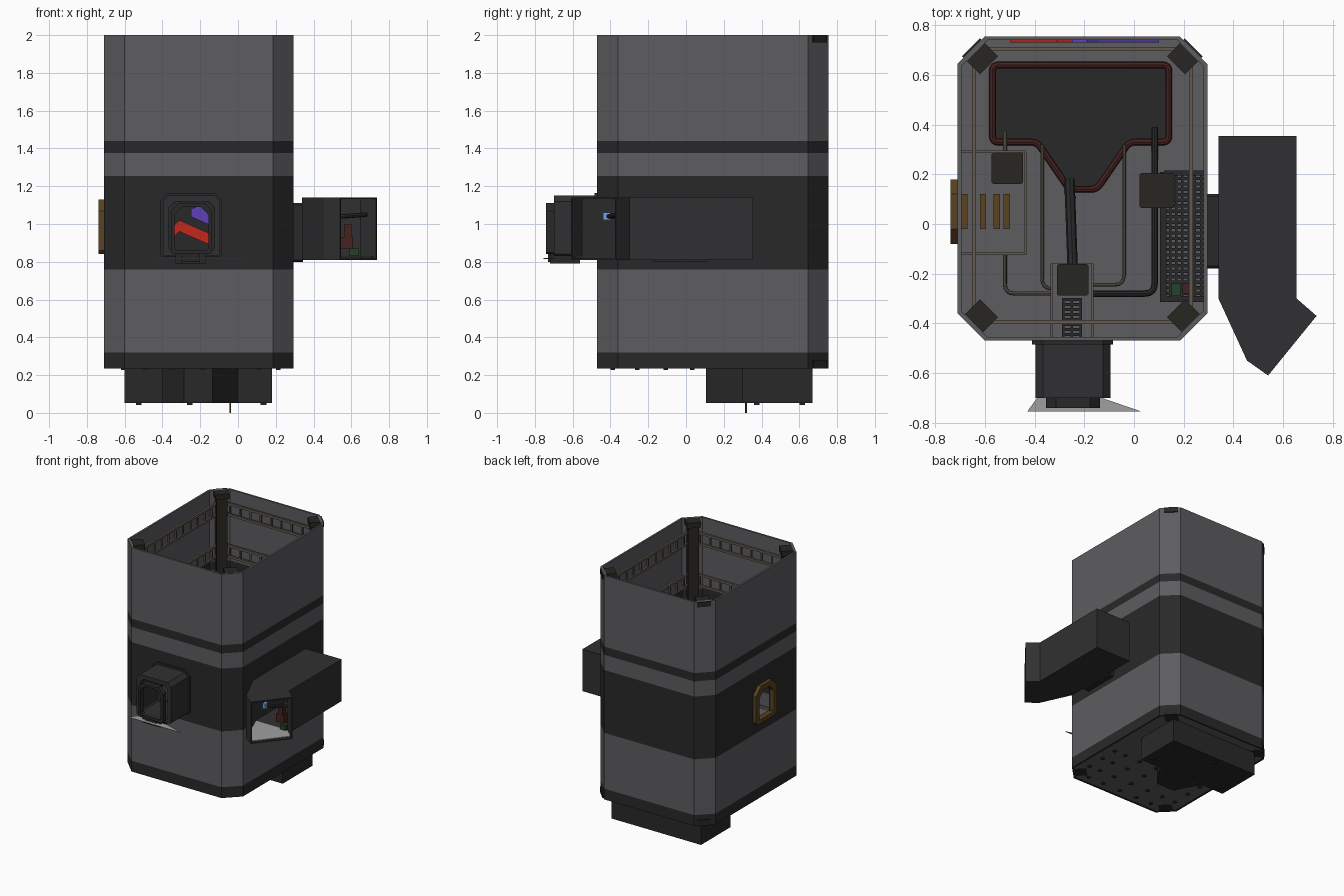
import bpy, bmesh, math
from mathutils import Vector

if "Cube" in bpy.data.objects:
    bpy.data.objects.remove(bpy.data.objects["Cube"])


def mat(name, r, g, b):
    m = bpy.data.materials.new(name)
    m.diffuse_color = (r, g, b, 1)
    m.use_nodes = True
    m.node_tree.nodes["Principled BSDF"].inputs["Base Color"].default_value = m.diffuse_color
    return m


WALL = mat("wall_grey", .11, .11, .12)
DARK = mat("dark_grey", .022, .022, .023)
DUCT = mat("duct_grey", .03, .03, .032)
BROWN = mat("post_brown", .022, .019, .015)
TAN = mat("rail_tan", .12, .10, .08)
GOLD = mat("frame_gold", .10, .055, .015)
RUST = mat("rim_red", .06, .016, .014)
LIGHT = mat("light_grey", .35, .35, .35)
RED = mat("red", .55, .02, .01)
PURPLE = mat("purple", .12, .05, .5)
BLUE = mat("blue", .15, .4, .8)
GREEN = mat("green", .02, .05, .025)

AXES = {"x": lambda u, v, w: (w, u, v), "y": lambda u, v, w: (u, w, v), "z": lambda u, v, w: (u, v, w)}


def mesh(name, verts, faces, m):
    me = bpy.data.meshes.new(name)
    me.from_pydata(verts, [], faces)
    bm = bmesh.new()
    bm.from_mesh(me)
    bmesh.ops.recalc_face_normals(bm, faces=bm.faces)
    bm.to_mesh(me)
    bm.free()
    me.materials.append(m)
    ob = bpy.data.objects.new(name, me)
    bpy.context.collection.objects.link(ob)
    return ob


def prism(name, pts, a, b, m, axis="z"):
    n, f = len(pts), AXES[axis]
    v = [f(*p, a) for p in pts] + [f(*p, b) for p in pts]
    sides = [(i, (i + 1) % n, n + (i + 1) % n, n + i) for i in range(n)]
    return mesh(name, v, sides + [tuple(range(n)), tuple(range(n, 2 * n))], m)


def ring(name, outer, inner, a, b, m, axis="z"):
    n, f = len(outer), AXES[axis]
    v = [f(*p, w) for w in (a, b) for loop in (outer, inner) for p in loop]
    faces = []
    for i in range(n):
        j = (i + 1) % n
        for p, q in ((0, n), (n, 3 * n), (3 * n, 2 * n), (2 * n, 0)):
            faces.append((p + i, p + j, q + j, q + i))
    return mesh(name, v, faces, m)


def boxes(name, items, m):
    v, f = [], []
    for x0, x1, y0, y1, z0, z1 in items:
        k = len(v)
        v += [(x, y, z) for z in (z0, z1) for x, y in ((x0, y0), (x1, y0), (x1, y1), (x0, y1))]
        f += [tuple(k + i for i in q) for q in ((0, 1, 2, 3), (4, 5, 6, 7), (0, 1, 5, 4),
                                                (1, 2, 6, 5), (2, 3, 7, 6), (3, 0, 4, 7))]
    return mesh(name, v, f, m)


def octo(x0, x1, y0, y1, c, d=None):
    # chamfered rectangle: c trims the low corners, d the high ones
    d = c if d is None else d
    return [(x0 + c, y0), (x1 - c, y0), (x1, y0 + c), (x1, y1 - d), (x1 - d, y1),
            (x0 + d, y1), (x0, y1 - d), (x0, y0 + c)]


def tube(name, pts, r, m, bend=.04, closed=False):
    pts = [Vector(p) for p in pts]
    out, n = [], len(pts)
    for i, p in enumerate(pts):
        if not closed and i in (0, n - 1):
            out.append(p)
            continue
        a = p + (pts[i - 1] - p).normalized() * bend
        b = p + (pts[(i + 1) % n] - p).normalized() * bend
        out += [a * (1 - t) ** 2 + p * 2 * t * (1 - t) + b * t * t for t in (0, .25, .5, .75, 1)]
    cu = bpy.data.curves.new(name, "CURVE")
    cu.dimensions, cu.bevel_depth, cu.bevel_resolution, cu.use_fill_caps = "3D", r, 2, True
    s = cu.splines.new("POLY")
    s.points.add(len(out) - 1)
    for sp, p in zip(s.points, out):
        sp.co = (*p, 1)
    s.use_cyclic_u = closed
    cu.materials.append(m)
    ob = bpy.data.objects.new(name, cu)
    bpy.context.collection.objects.link(ob)
    bpy.ops.object.select_all(action="DESELECT")
    ob.select_set(True)
    bpy.context.view_layer.objects.active = ob
    bpy.ops.object.convert(target="MESH")
    bpy.ops.object.shade_smooth_by_angle()


def cut(ob, cutter):
    md = ob.modifiers.new("cut", "BOOLEAN")
    md.operation, md.solver, md.object = "DIFFERENCE", "EXACT", cutter
    bpy.context.view_layer.objects.active = ob
    bpy.ops.object.modifier_apply(modifier=md.name)
    bpy.data.objects.remove(cutter)


# Tower walls in coloured bands
OUT = octo(-.71, .295, -.47, .755, .11)
INN = octo(-.695, .28, -.455, .74, .105)
for name, a, b, m in (("base_band", .235, .32, DARK), ("lower_wall", .32, .76, WALL),
                      ("middle_band", .76, 1.255, DARK), ("upper_wall", 1.255, 1.375, WALL),
                      ("thin_band", 1.375, 1.44, DARK), ("top_wall", 1.44, 2, WALL)):
    wall = ring(name, OUT, INN, a, b, m)
    if name == "middle_band":
        cut(wall, prism("front_cut", octo(-.335, -.14, .86, 1.11, .01, .04), -.6, -.4, DARK, "y"))
        cut(wall, prism("left_cut", octo(-.04, .14, .87, 1.09, .005, .05), -.8, -.6, DARK, "x"))
        cut(wall, prism("right_cut", octo(-.16, .10, .83, 1.09, .005), .2, .4, DARK, "x"))

# Floor with a sunken pit
PIT = [(-.57, .64), (.14, .64), (.14, .33), (-.02, .33), (-.15, .14), (-.26, .14), (-.39, .33), (-.57, .33)]
PITO = [(-.60, .67), (.18, .67), (.18, .30), (0, .30), (-.135, .105), (-.285, .105), (-.40, .30), (-.60, .30)]
floor = prism("floor", octo(-.70, .285, -.46, .745, .107), .237, .257, WALL)
cut(floor, prism("pit_cut", PIT, .1, .4, DARK))
ring("pit_wall", PITO, PIT, .06, .24, DARK)
prism("pit_bottom", PITO, .053, .065, DARK)
tube("pit_rim", [(x, y, .262) for x, y in PIT], .014, RUST, .025, True)
boxes("drain_rod", [(-.045, -.037, .313, .323, 0, .06)], BROWN)
boxes("underside_bolts", [(x, x + .024, y, y + .024, .228, .24) for x in (-.62, -.5, -.36, -.2, -.04, .1, .2)
                          for y in (-.4, -.27, -.12, .02)], DARK)
boxes("pit_bolts", [(x, x + .03, y, y + .03, .043, .055) for x in (-.54, -.27, .12) for y in (.36, .6)], DARK)

# Corner posts and caps
for i, (x, y) in enumerate([(-.62, .675), (.205, .675), (-.62, -.375), (.205, -.375)]):
    for part, r, a, b in (("post", .055, .25, 1.96), ("cap", .072, 1.96, 2), ("foot", .072, .236, .28)):
        prism(f"corner_{part}_{i}", [(x + r, y), (x, y + r), (x - r, y), (x, y - r)], a, b, BROWN)

# Ladder-like rails around the inside
rails = []
for z in (1.48, 1.81):
    for h in (0, .085):
        for y in (-.395, .705):
            rails.append((-.6, .19, y - .008, y + .008, z + h, z + h + .018))
        for x in (-.645, .23):
            rails.append((x - .008, x + .008, -.35, .65, z + h, z + h + .018))
    for k in range(9):
        x = -.57 + k * .09
        rails += [(x, x + .012, y - .006, y + .006, z, z + .09) for y in (-.395, .705)]
    for k in range(11):
        y = -.31 + k * .09
        rails += [(x - .006, x + .006, y, y + .012, z, z + .09) for x in (-.645, .23)]
boxes("inner_rails", rails, TAN)

# Coloured strips on the back wall
prism("red_strip", [(-.5, .85), (-.31, 1.02), (-.15, .95), (-.15, .89), (-.31, .96), (-.5, .78)], .73, .742, RED, "y")
prism("purple_strip", [(-.25, 1.08), (-.19, 1.10), (-.14, 1.05), (.1, .9), (.1, .84), (-.14, .99), (-.25, 1.04)],
      .73, .742, PURPLE, "y")

# Front port
HOLE = octo(-.335, -.14, .86, 1.11, .01, .04)
ring("front_flange", octo(-.41, -.085, .825, 1.165, .01, .04), HOLE, -.485, -.455, DARK, "y")
ring("front_hood", octo(-.397, -.095, .83, 1.15, .01, .03), octo(-.365, -.125, .86, 1.12, .01, .03), -.70, -.48, DUCT, "y")
ring("front_mouth", octo(-.355, -.137, .84, 1.11, .01, .04), octo(-.335, -.157, .86, 1.09, .01, .04), -.74, -.70, DARK, "y")
boxes("front_bracket", [(-.33, -.17, -.72, -.56, .79, .84), (-.3, -.2, -.73, -.71, .8, .86)], BROWN)
prism("front_spill_sheet", [(-.43, -.755), (.03, -.755), (-.13, -.70), (-.39, -.70)], .815, .819, LIGHT)

# Left window frame
ring("left_window_frame", octo(-.08, .18, .84, 1.13, .02, .06), octo(-.04, .14, .87, 1.09, .005, .05), -.738, -.70, GOLD, "x")

# Right duct, open at its angled end
DP = [(.34, .355), (.655, .355), (.655, -.30), (.735, -.37), (.54, -.61), (.455, -.55), (.34, -.30)]
n = len(DP)
sides = [(i, (i + 1) % n, n + (i + 1) % n, n + i) for i in range(n) if i != 3]
duct = mesh("right_duct", [(x, y, z) for z in (.81, 1.14) for x, y in DP],
            sides + [tuple(range(n)), tuple(range(n, 2 * n))], DUCT)
sol = duct.modifiers.new("thickness", "SOLIDIFY")
sol.thickness, sol.offset = .012, -1
ring("duct_neck", octo(-.18, .12, .80, 1.11, .01), octo(-.16, .10, .83, 1.09, .005), .28, .345, DARK, "x")
prism("duct_floor_sheet", [(.36, -.29), (.64, -.29), (.715, -.37), (.54, -.59), (.46, -.535)], .823, .827, LIGHT)
tube("duct_cable", [(.45, -.30, 1.04), (.55, -.42, 1.04), (.68, -.36, 1.05)], .012, DARK)
boxes("duct_lamp", [(.52, .545, -.44, -.40, 1.02, 1.06)], BLUE)
boxes("duct_crate", [(.54, .61, -.3, -.24, .87, .93), (.56, .6, -.3, -.26, .93, 1)], RUST)
boxes("duct_crate_green", [(.59, .64, -.32, -.27, .83, .87)], GREEN)

# Inner platforms with grates and slats
boxes("left_platform", [(-.70, -.435, -.12, .29, .80, .825)], WALL)
boxes("left_platform_edge", [(-.70, -.435, -.125, -.115, .79, .845), (-.70, -.435, .285, .295, .79, .845),
                             (-.44, -.43, -.12, .29, .79, .845)], TAN)
boxes("left_slats", [(x, x + .025, -.02, .12, .824, .835) for x in (-.695, -.62, -.565, -.525)], GOLD)
boxes("front_platform", [(-.335, -.165, -.455, -.16, .80, .825)], WALL)
boxes("front_platform_edge", [(-.337, -.329, -.455, -.16, .79, .845), (-.171, -.163, -.455, -.16, .79, .845)], TAN)
boxes("front_grate", [(-.29, -.21, y, y + .012, .825, .835) for y in [-.45 + i * .02 for i in range(8)]]
      + [(x, x + .01, -.455, -.30, .825, .836) for x in (-.29, -.255, -.22)], DARK)
boxes("right_platform", [(.12, .28, -.31, .21, .795, .81)], WALL)
boxes("right_platform_edge", [(.105, .13, -.315, .21, .78, .85), (.12, .285, -.315, -.29, .78, .85),
                              (.12, .285, .195, .215, .78, .85)], DARK)
boxes("right_grate", [(.13, .28, y, y + .013, .81, .822) for y in [-.285 + i * .022 for i in range(22)]]
      + [(x, x + .01, -.29, .2, .81, .823) for x in (.14, .165, .19, .215, .24, .265)], DARK)
boxes("small_green_crate", [(.15, .19, -.29, -.24, .82, .86)], GREEN)
boxes("small_red_crate", [(.195, .23, -.28, -.24, .82, .85)], RUST)

# Drop chutes beside each platform
for name, x, y, r in (("left_chute", -.51, .225, .063), ("front_chute", -.247, -.225, .063), ("right_chute", .093, .135, .07)):
    prism(name, octo(x - r, x + r, y - r, y + r, .006), .58, .86, BROWN)

# Pipes running over the floor to the pit
tube("front_main_pipe", [(-.247, -.2, .6), (-.247, -.18, .32), (-.26, .18, .27)], .021, DARK)
tube("right_main_pipe", [(.083, .13, .6), (.083, .13, .29), (.083, .39, .27)], .013, DARK)
tube("right_return_pipe", [(.083, .15, .29), (.083, -.28, .29), (-.247, -.28, .29), (-.247, -.28, .8)], .013, DARK)
tube("left_main_pipe", [(-.52, .24, .6), (-.52, .24, .28), (-.52, .375, .28)], .008, TAN)
tube("left_return_pipe", [(-.52, -.05, .8), (-.52, -.05, .28), (-.52, -.28, .28), (-.27, -.28, .28), (-.27, -.28, .8)], .008, TAN)
tube("pit_pipe_left", [(-.37, .32, .28), (-.37, -.26, .28), (-.26, -.26, .28)], .007, TAN)
tube("pit_pipe_right", [(-.04, .32, .28), (-.04, -.245, .28), (-.24, -.245, .28)], .007, TAN)
